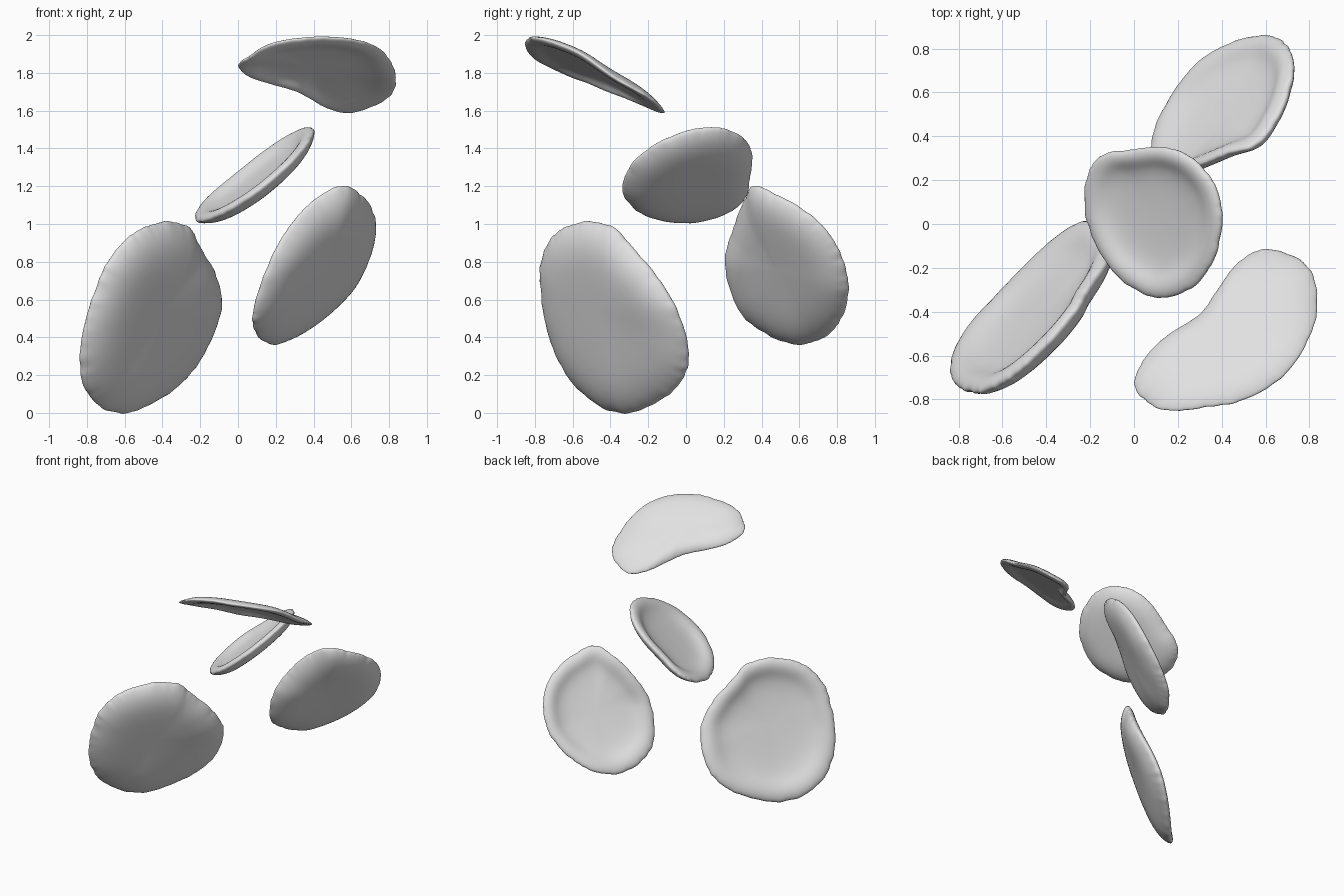
import bpy, bmesh, math, random
from mathutils import Vector

random.seed(4)
mat = bpy.data.materials.new("pale_grey")
mat.diffuse_color = (0.75, 0.75, 0.75, 1)

# cross-section from the outer pole, round the rim, to the inner pole:
# (fraction of radius, height towards the domed side as a share of depth)
SECTION = [(0.2, 0.89), (0.45, 0.89), (0.65, 0.84), (0.8, 0.68), (0.91, 0.43),
           (0.98, 0.14), (1.01, -0.08), (0.985, -0.25), (0.92, -0.35),
           (0.84, -0.31), (0.76, -0.14), (0.69, 0.02), (0.57, 0.16), (0.4, 0.23), (0.2, 0.26)]


def smooth_loop(pts, n=8):
    """Closed Catmull-Rom curve through the rim points."""
    out = []
    k = len(pts)
    for i in range(k):
        a, b, c, d = (pts[(i + j) % k] for j in (-1, 0, 1, 2))
        for s in range(n):
            t = s / n
            out.append(0.5 * (2 * b + (c - a) * t + (2 * a - 5 * b + 4 * c - d) * t * t
                              + (3 * b - a - 3 * c + d) * t ** 3))
    return out


def petal(name, rim, depth, dome_dir):
    """Shallow dished petal: rings scaled from the rim to the middle."""
    loop = smooth_loop([Vector(p) for p in rim])
    n = len(loop)
    mid = sum(loop, Vector()) / n
    normal = Vector()
    for i in range(n):
        normal += (loop[i] - mid).cross(loop[(i + 1) % n] - mid)
    normal.normalize()
    if normal.dot(Vector(dome_dir)) < 0:
        normal = -normal
    # slightly ragged edge; the rim's twist fades out towards the middle
    ragged = [1 + random.uniform(-0.01, 0.01) for _ in loop]
    twist = [(p - mid).dot(normal) for p in loop]
    bm = bmesh.new()
    rings = []
    for r, h in SECTION:
        rings.append([bm.verts.new(mid + (p - mid - normal * w) * r * (g if r > 0.95 else 1)
                                   + normal * (w * r ** 2.5 + h * depth))
                      for p, g, w in zip(loop, ragged, twist)])
    for a, b in zip(rings, rings[1:]):
        for i in range(n):
            j = (i + 1) % n
            bm.faces.new((a[i], a[j], b[j], b[i]))
    for ring, h in ((rings[0], 0.89), (rings[-1], 0.27)):
        pole = bm.verts.new(mid + normal * h * depth)
        for i in range(n):
            bm.faces.new((ring[i], ring[(i + 1) % n], pole))
    bmesh.ops.recalc_face_normals(bm, faces=bm.faces)
    for f in bm.faces:
        f.smooth = True
    me = bpy.data.meshes.new(name)
    bm.to_mesh(me)
    bm.free()
    me.materials.append(mat)
    ob = bpy.data.objects.new(name, me)
    bpy.context.collection.objects.link(ob)
    ob.modifiers.new("smooth", 'SUBSURF').levels = 1
    return ob


# large lower petal: side outline (y, z) on a slanted plane, flared at its inner edge
low = [(-0.5, 1.01), (-0.38, 0.97), (-0.3, 0.88), (-0.18, 0.74), (-0.07, 0.57),
       (0.0, 0.36), (-0.01, 0.2), (-0.13, 0.07), (-0.33, -0.005), (-0.5, 0.06),
       (-0.65, 0.23), (-0.74, 0.46), (-0.77, 0.66), (-0.77, 0.8), (-0.72, 0.92), (-0.62, 0.99)]
petal("lower_petal",
      [(-0.46 + 0.9 * (y + 0.38) + 0.45 * (z - 0.505)
        + 0.07 * math.exp(-((y + 0.1) ** 2 + (z - 0.62) ** 2) / 0.08)
        + 0.04 * math.exp(-((y + 0.28) ** 2 + z ** 2) / 0.03), y, z) for y, z in low],
      0.1, (1, -1, -0.5))

# right-hand petal: rim in space
petal("right_petal",
      [(0.57, 0.36, 1.2), (0.66, 0.48, 1.145), (0.71, 0.6, 1.08), (0.73, 0.72, 0.98),
       (0.70, 0.81, 0.84), (0.61, 0.855, 0.66), (0.45, 0.82, 0.5), (0.3, 0.73, 0.4),
       (0.18, 0.58, 0.36), (0.1, 0.42, 0.42), (0.09, 0.28, 0.54), (0.17, 0.205, 0.78),
       (0.28, 0.25, 0.98), (0.42, 0.31, 1.13)],
      0.085, (1, -1, -1))

# middle petal: top outline (x, y) on a slanted plane
middle = [(-0.13, 0.32), (0.0, 0.34), (0.14, 0.35), (0.27, 0.3), (0.37, 0.18), (0.405, 0.02),
          (0.37, -0.15), (0.28, -0.28), (0.13, -0.335), (0.0, -0.29), (-0.11, -0.19),
          (-0.19, -0.04), (-0.22, 0.1), (-0.2, 0.24)]
petal("middle_petal",
      [(x, y, 1.24 + 0.78 * (x - 0.09) + 0.25 * (y - 0.01)) for x, y in middle],
      0.08, (1, 0.3, -1))

# curved top petal: rim in space
petal("top_petal",
      [(0.0, -0.72, 1.84), (0.05, -0.61, 1.79), (0.15, -0.51, 1.755), (0.3, -0.41, 1.71),
       (0.38, -0.3, 1.67), (0.47, -0.18, 1.62), (0.6, -0.115, 1.595), (0.79, -0.19, 1.67),
       (0.835, -0.38, 1.78), (0.78, -0.55, 1.9), (0.67, -0.7, 1.965), (0.5, -0.8, 1.99),
       (0.34, -0.83, 1.985), (0.17, -0.85, 1.955), (0.06, -0.81, 1.89)],
      0.05, (0, 0.5, 1))
